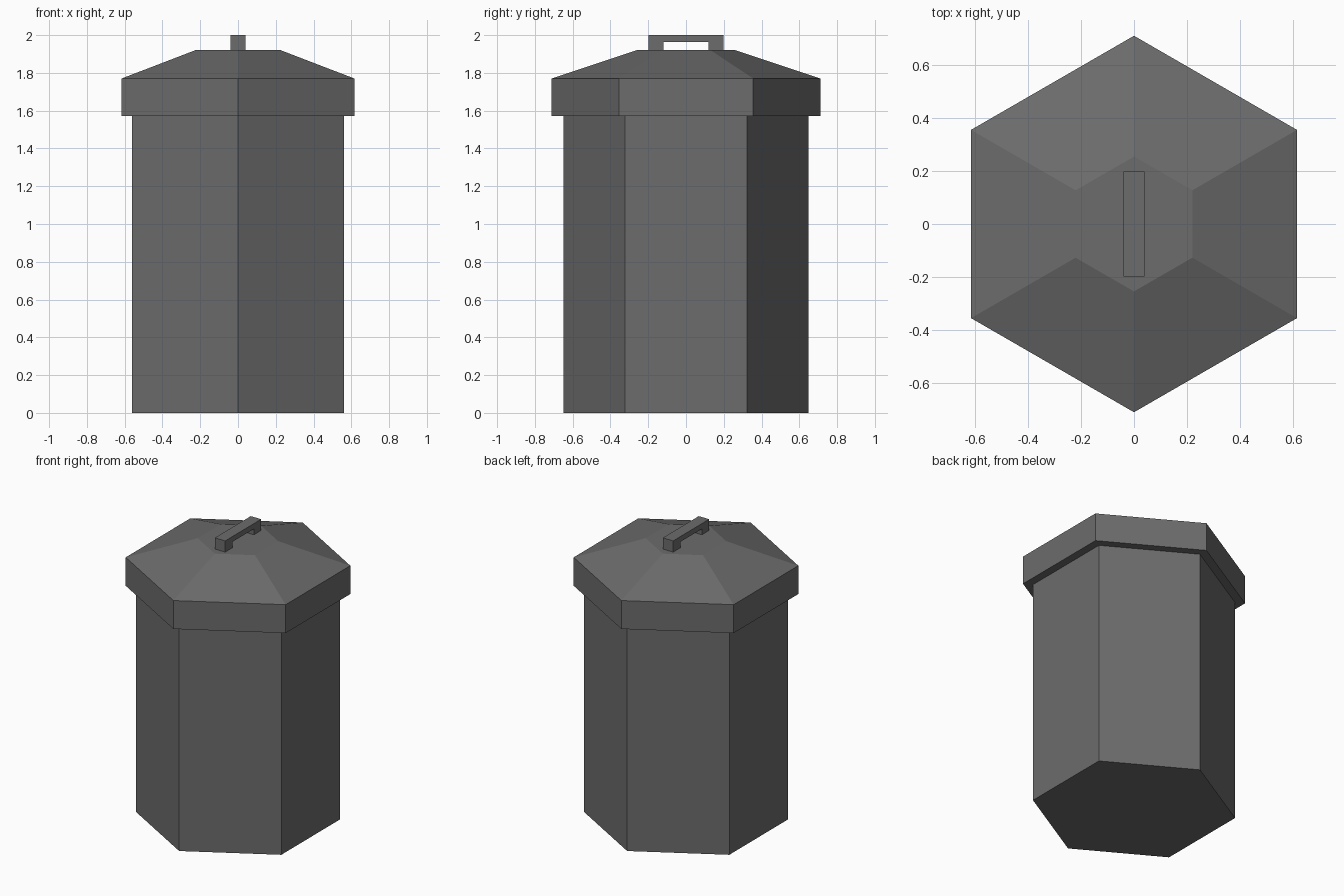
import bpy, bmesh
from math import sin, cos, pi

if "Cube" in bpy.data.objects:
    bpy.data.objects.remove(bpy.data.objects["Cube"])

grey = bpy.data.materials.new("dark grey metal")
grey.diffuse_color = (0.15, 0.15, 0.15, 1)
grey.use_nodes = True
grey.node_tree.nodes["Principled BSDF"].inputs["Base Color"].default_value = grey.diffuse_color


def finish(name, bm):
    bmesh.ops.recalc_face_normals(bm, faces=bm.faces)
    mesh = bpy.data.meshes.new(name)
    bm.to_mesh(mesh)
    bm.free()
    mesh.materials.append(grey)
    obj = bpy.data.objects.new(name, mesh)
    bpy.context.collection.objects.link(obj)
    return obj


def hex_stack(name, profile):
    """Closed six-sided solid from (radius, z) rings, corners on the y axis."""
    bm = bmesh.new()
    rings = [[bm.verts.new((r * sin(i * pi / 3), r * cos(i * pi / 3), z))
              for i in range(6)] for r, z in profile]
    for a, b in zip(rings, rings[1:]):
        for i in range(6):
            j = (i + 1) % 6
            bm.faces.new((a[i], a[j], b[j], b[i]))
    bm.faces.new(rings[0])
    bm.faces.new(rings[-1])
    return finish(name, bm)


# Bin body and overhanging lid with sloped top
hex_stack("body", [(0.648, 0), (0.648, 1.572)])
hex_stack("lid", [(0.712, 1.572), (0.712, 1.77), (0.255, 1.922)])

# Bridge-shaped handle: profile in y-z, extruded along x
outline = [(-0.198, 1.922), (-0.118, 1.922), (-0.118, 1.963), (0.118, 1.963),
           (0.118, 1.922), (0.198, 1.922), (0.198, 2.0), (-0.198, 2.0)]
bm = bmesh.new()
side = bm.faces.new([bm.verts.new((-0.04, y, z)) for y, z in outline])
ext = bmesh.ops.extrude_face_region(bm, geom=[side], use_keep_orig=True)
bmesh.ops.translate(bm, vec=(0.08, 0, 0),
                    verts=[v for v in ext["geom"] if isinstance(v, bmesh.types.BMVert)])
finish("handle", bm)
